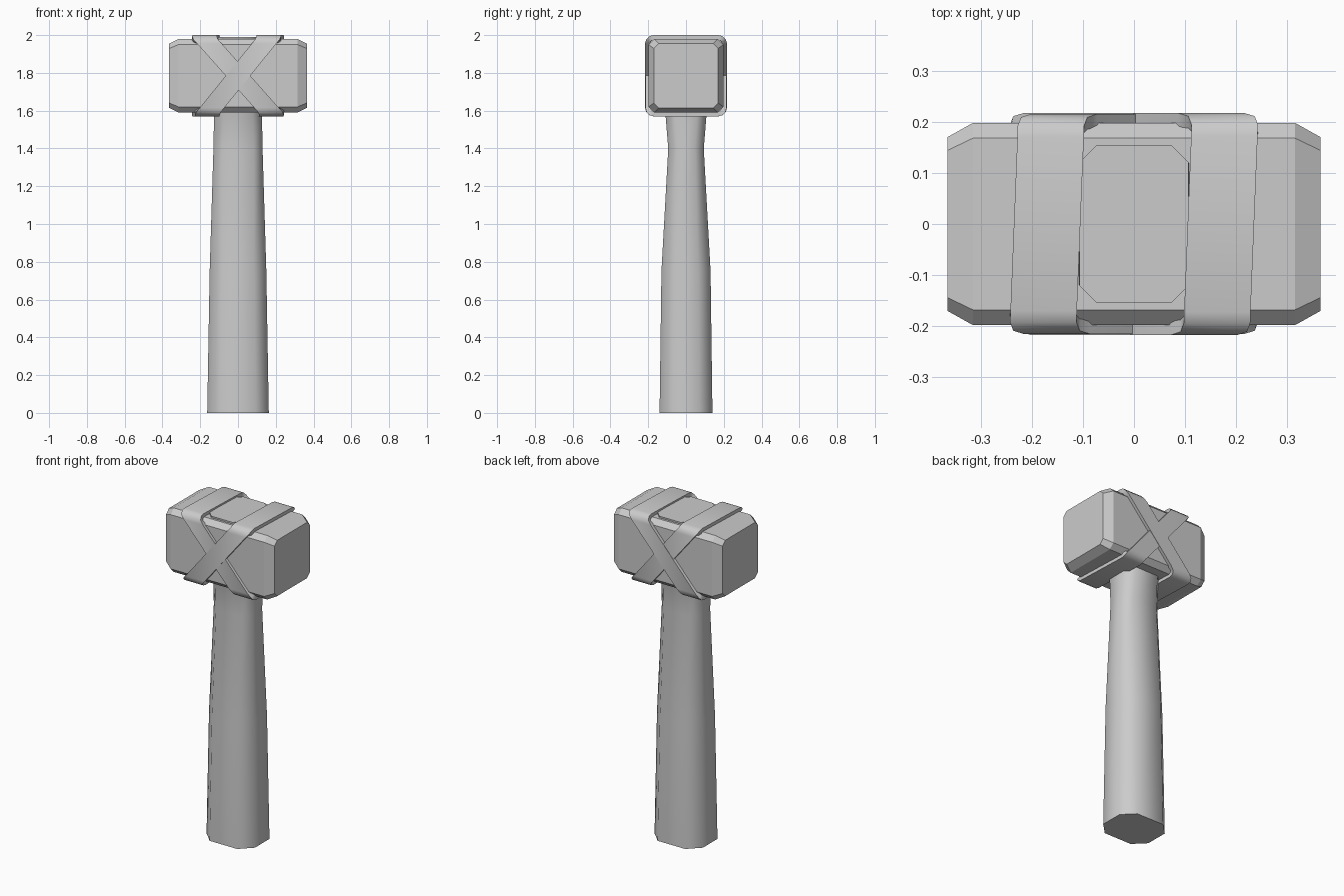
import bpy, bmesh
from math import radians, sin, cos, pi

if "Cube" in bpy.data.objects:
    bpy.data.objects.remove(bpy.data.objects["Cube"])

ZC = 1.785  # centre height of the head


def octagon(a, b, c):
    """Chamfered rectangle, half sizes a and b, corner cut c."""
    return [(a, -b + c), (a, b - c), (a - c, b), (-a + c, b),
            (-a, b - c), (-a, -b + c), (-a + c, -b), (a - c, -b)]


def loft(name, rings, caps=True, closed=False, smooth=30):
    """Skin a list of equal-length rings into one mesh object."""
    bm = bmesh.new()
    vs = [[bm.verts.new(p) for p in r] for r in rings]
    n = len(vs[0])
    for i in range(len(vs) if closed else len(vs) - 1):
        r, q = vs[i], vs[(i + 1) % len(vs)]
        for j in range(n):
            k = (j + 1) % n
            bm.faces.new((r[j], r[k], q[k], q[j]))
    if caps:
        bm.faces.new(vs[0])
        bm.faces.new(vs[-1])
    bmesh.ops.recalc_face_normals(bm, faces=bm.faces)
    me = bpy.data.meshes.new(name)
    bm.to_mesh(me)
    bm.free()
    ob = bpy.data.objects.new(name, me)
    bpy.context.collection.objects.link(ob)
    bpy.ops.object.select_all(action='DESELECT')
    ob.select_set(True)
    bpy.context.view_layer.objects.active = ob
    if smooth:
        bpy.ops.object.shade_smooth_by_angle(angle=radians(smooth))
    return ob


# Handle: octagonal shaft running through the head, its top showing as a plate
profile = [(0, .163, .14, .07), (.75, .15, .13, .065), (1.4, .13, .094, .047),
           (1.57, .127, .108, .05), (1.7, .115, .14, .045), (1.99, .107, .155, .035)]
loft("handle", [[(x, y, z) for x, y in octagon(a, b, c)] for z, a, b, c in profile],
     smooth=60)

# Head: chamfered block with tapered striking ends
sections = [(-.365, .17, .17, .026), (-.315, .198, .195, .03),
            (.315, .198, .195, .03), (.365, .17, .17, .026)]
loft("hammer_head", [[(x, y, ZC + z) for y, z in octagon(a, b, c)]
                     for x, a, b, c in sections], smooth=0)


# Straps: two slanted loops that cross on the front and back
def strap(name, side, lift):
    rings, rad, w, t = [], .045, .065, .027
    hy, hz = .215 + lift, .215
    for q, (sy, sz) in enumerate([(1, 1), (-1, 1), (-1, -1), (1, -1)]):
        for k in range(4):
            ang = pi / 2 * (q + k / 3)
            dy, dz = cos(ang), sin(ang)
            y, z = sy * (hy - rad) + rad * dy, sz * (hz - rad) + rad * dz
            yi, zi = y - t * dy, z - t * dz
            x = side * max(-.17, min(.17, .85 * z)) + .04 * y * z / hz
            rings.append([(x - w, y, ZC + z), (x + w, y, ZC + z),
                          (x + w, yi, ZC + zi), (x - w, yi, ZC + zi)])
    loft(name, rings, caps=False, closed=True, smooth=40)


strap("strap_right", 1, .002)
strap("strap_left", -1, 0)
